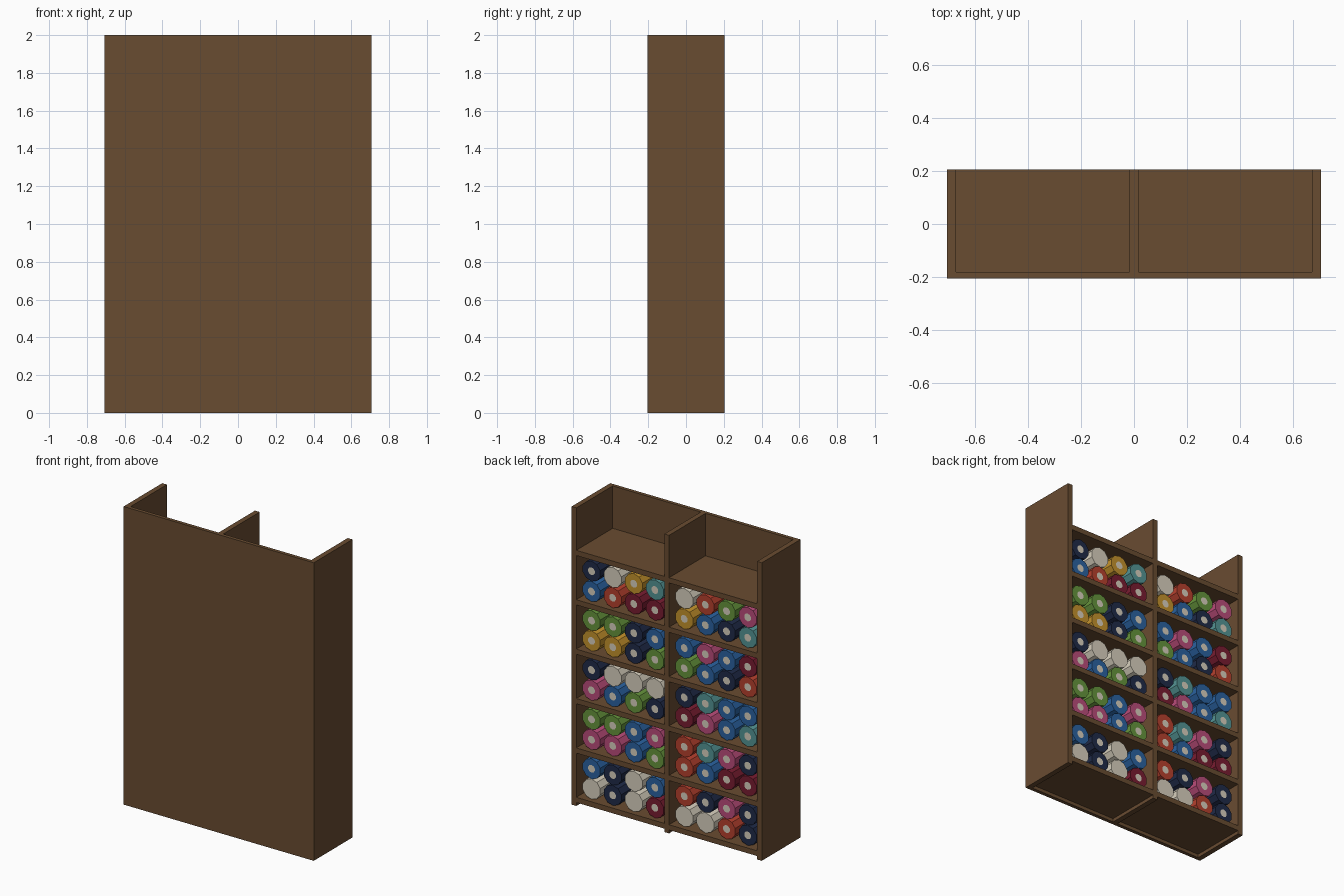
import bpy, bmesh, math
from mathutils import Matrix

old = bpy.data.objects.get("Cube")
if old:
    bpy.data.objects.remove(old, do_unlink=True)

# Overall sizes
W, D, H = 1.412, 0.41, 2.0
T, BACK = 0.035, 0.024
PITCH, FIRST_TOP = 0.3315, 0.058
RADIUS, LENGTH, SPACING = 0.068, 0.325, 0.157


def linear(rgb):
    return [(c / 255 / 12.92) if c < 11 else ((c / 255 + 0.055) / 1.055) ** 2.4 for c in rgb]


def material(name, rgb):
    m = bpy.data.materials.new(name)
    m.use_nodes = True
    col = (*linear(rgb), 1.0)
    m.diffuse_color = col
    bsdf = next(n for n in m.node_tree.nodes if n.type == 'BSDF_PRINCIPLED')
    bsdf.inputs["Base Color"].default_value = col
    bsdf.inputs["Roughness"].default_value = 0.8
    return m


wood = material("brown wood", (105, 76, 49))
colours = {
    "N": material("navy", (31, 42, 72)),
    "B": material("blue", (42, 98, 160)),
    "W": material("cream", (216, 208, 190)),
    "Y": material("gold", (196, 146, 44)),
    "T": material("teal", (84, 148, 148)),
    "R": material("red", (182, 64, 46)),
    "D": material("dark red", (120, 28, 48)),
    "G": material("green", (102, 148, 60)),
    "P": material("pink", (186, 76, 122)),
}


def add(name, mesh, loc=(0, 0, 0)):
    ob = bpy.data.objects.new(name, mesh)
    ob.location = loc
    bpy.context.scene.collection.objects.link(ob)


def board(name, x0, x1, y0, y1, z0, z1):
    bm = bmesh.new()
    bmesh.ops.create_cube(bm, size=1.0)
    bmesh.ops.scale(bm, vec=(x1 - x0, y1 - y0, z1 - z0), verts=bm.verts)
    bmesh.ops.translate(bm, vec=((x0 + x1) / 2, (y0 + y1) / 2, (z0 + z1) / 2), verts=bm.verts)
    me = bpy.data.meshes.new(name)
    bm.to_mesh(me)
    bm.free()
    me.materials.append(wood)
    add(name, me)


def roll_mesh(name, mat):
    """Faceted roll along y with a flush cream core at both ends."""
    bm = bmesh.new()
    bmesh.ops.create_cone(bm, cap_ends=True, segments=10, radius1=RADIUS, radius2=RADIUS,
                          depth=LENGTH, matrix=Matrix.Rotation(math.pi / 2, 4, 'X'))
    for cap in [f for f in bm.faces if abs(f.normal.y) > 0.9]:
        bmesh.ops.inset_individual(bm, faces=[cap], thickness=0.042)
        cap.material_index = 1
    me = bpy.data.meshes.new(name)
    bm.to_mesh(me)
    bm.free()
    me.materials.append(mat)
    me.materials.append(colours["W"])
    return me


# Cabinet frame
hw, hd = W / 2, D / 2
board("back_panel", -hw, hw, -hd, -hd + BACK, 0, H)
for name, x in (("left_side", hw - T / 2), ("right_side", -hw + T / 2), ("middle_divider", 0)):
    board(name, x - T / 2, x + T / 2, -hd + BACK, hd, 0, H)

# Shelves in both columns
inner, outer = T / 2, hw - T
for side, label in ((1, "left"), (-1, "right")):
    xs = sorted((side * inner, side * outer))
    for k in range(6):
        top = FIRST_TOP + k * PITCH
        board(f"{label}_shelf_{k + 1}", *xs, -hd + BACK, hd, top - T, top)

# Rolls: one text per bay, top bay first, upper four then lower four
layout = {
    "left": ["NWYT BRDD", "GGNB YYNG", "NWWW PBGN", "GGBP PPBG", "BNWB WNWD"],
    "right": ["WRGP YBNT", "BPBD GBNR", "NTBB DPBT", "RTPN RBDD", "RNPN WWRN"],
}
meshes = {key: roll_mesh(m.name + " roll", m) for key, m in colours.items()}
for side, label in ((1, "left"), (-1, "right")):
    middle = side * (inner + outer) / 2
    for b, bay in enumerate(layout[label]):
        floor = FIRST_TOP + (4 - b) * PITCH
        for r, row in enumerate(bay.split()):
            z = floor + RADIUS + (1 - r) * 2 * RADIUS
            for i, key in enumerate(row):
                x = middle + SPACING * (1.5 - i)
                add(f"{label}_roll_{b + 1}_{r + 1}_{i + 1}", meshes[key], (x, BACK / 2, z))
